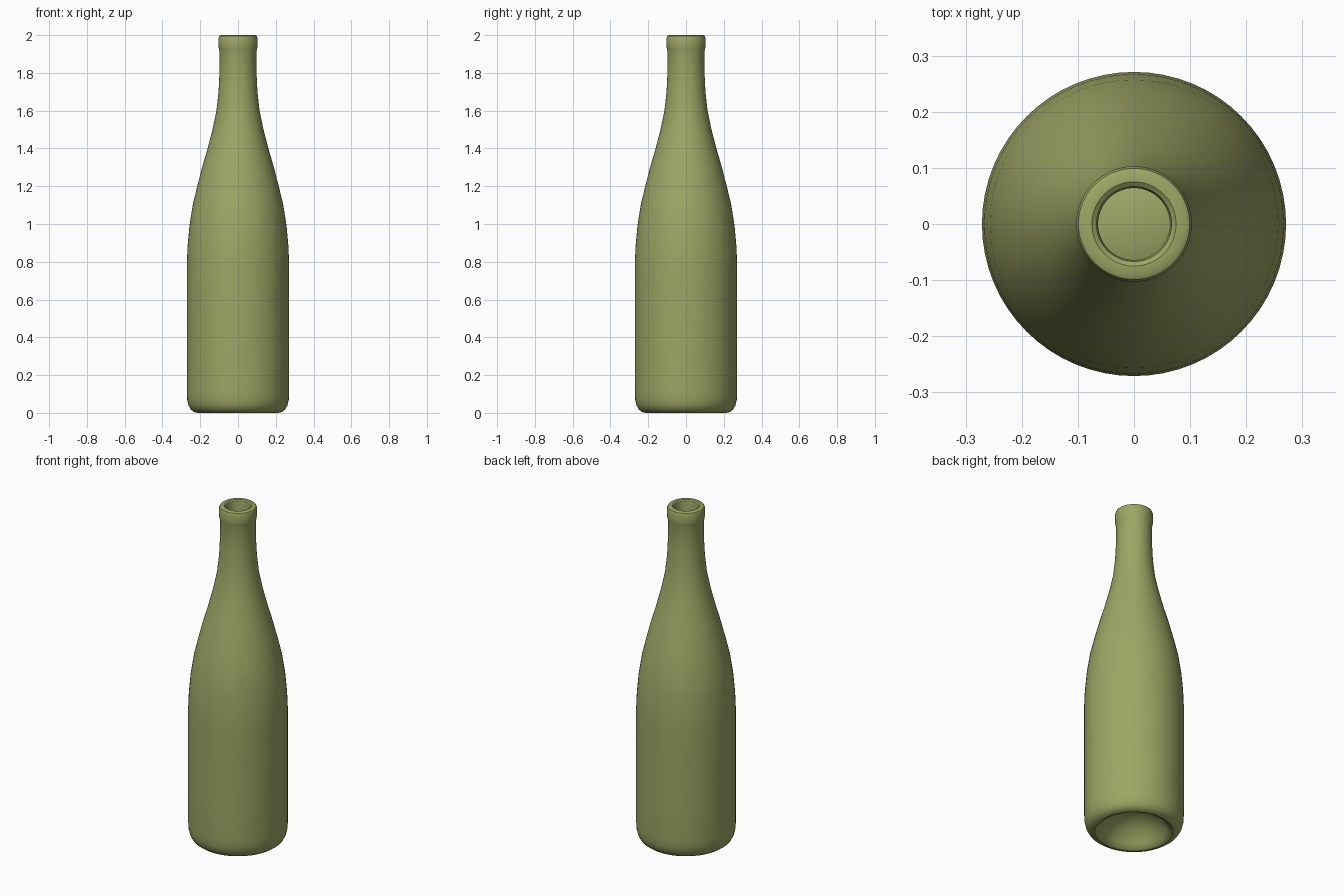
import bpy, bmesh, math
from mathutils import Vector

if "Cube" in bpy.data.objects:
    bpy.data.objects.remove(bpy.data.objects["Cube"])

SEGMENTS = 64

# Closed wall profile (radius, height): punt, outside, lip, then the hollow inside
profile = [
    (0, .13), (.04, .127), (.08, .115), (.12, .092), (.155, .06), (.18, .028),
    (.195, .008), (.212, 0), (.232, .004), (.25, .018), (.262, .04), (.269, .07),
    (.271, .11), (.271, .4), (.271, .78), (.267, .88), (.257, .99), (.24, 1.1),
    (.216, 1.2), (.19, 1.3), (.161, 1.4), (.135, 1.5), (.114, 1.6), (.103, 1.7),
    (.099, 1.78), (.097, 1.91), (.101, 1.925), (.103, 1.94), (.103, 1.985),
    (.099, 1.996), (.092, 2), (.075, 2), (.067, 1.994), (.064, 1.98), (.064, 1.75),
    (.07, 1.66), (.083, 1.58), (.102, 1.5), (.13, 1.4), (.158, 1.3), (.184, 1.2),
    (.208, 1.1), (.225, .99), (.235, .88), (.239, .78), (.239, .4), (.239, .11),
    (.23, .07), (.212, .048), (.195, .055), (.165, .095), (.125, .13),
    (.08, .152), (.04, .162), (0, .165),
]

# Cell centres of the cracked glass; the first one is the neck
seeds = [Vector(s) for s in (
    (.06, 0, 1.52), (-.1, -.15, 1.07), (.06, -.18, .76), (-.18, -.15, .195),
    (.17, -.2, .4), (.19, -.08, .85), (.14, .1, .92), (.23, .07, .68),
    (.25, .02, .53), (.24, -.08, .51), (.24, -.07, .45), (.2, .15, .51),
    (.18, .18, .32), (.22, -.06, .105), (-.25, .1, .68), (-.02, .25, .72),
    (-.03, .26, .44), (-.08, .2, .14),
)]

glass = bpy.data.materials.new("green_glass")
glass.diffuse_color = (.34, .38, .13, 1)
glass.use_nodes = True
glass.node_tree.nodes["Principled BSDF"].inputs["Base Color"].default_value = glass.diffuse_color


def lathe(points):
    bm = bmesh.new()
    verts = [bm.verts.new((r, 0, z)) for r, z in points]
    edges = [bm.edges.new(pair) for pair in zip(verts, verts[1:])]
    bmesh.ops.spin(bm, geom=verts + edges, cent=(0, 0, 0), axis=(0, 0, 1),
                   angle=2 * math.pi, steps=SEGMENTS, use_merge=False)
    bmesh.ops.remove_doubles(bm, verts=bm.verts, dist=1e-4)
    bmesh.ops.recalc_face_normals(bm, faces=bm.faces)
    return bm


def cut_cell(whole, seed):
    # Keep only the part of the bottle nearest this seed, closing each cut
    bm = whole.copy()
    for other in seeds:
        if other is seed or not bm.faces:
            continue
        normal = (other - seed).normalized()
        bmesh.ops.bisect_plane(
            bm, geom=bm.verts[:] + bm.edges[:] + bm.faces[:], dist=1e-5,
            plane_co=(seed + other) / 2, plane_no=normal, clear_outer=True)
        rim = [e for e in bm.edges if e.is_boundary]
        if rim:
            bmesh.ops.triangle_fill(bm, use_beauty=True, edges=rim, normal=normal)
    bmesh.ops.recalc_face_normals(bm, faces=bm.faces)
    return bm


# Bottle shards
bottle = lathe(profile)
for i, seed in enumerate(seeds):
    bm = cut_cell(bottle, seed)
    if bm.faces:
        name = "bottle_neck" if i == 0 else f"bottle_shard_{i:02d}"
        mesh = bpy.data.meshes.new(name)
        bm.to_mesh(mesh)
        mesh.materials.append(glass)
        ob = bpy.data.objects.new(name, mesh)
        bpy.context.collection.objects.link(ob)
        ob.select_set(True)
        bpy.context.view_layer.objects.active = ob
    bm.free()
bottle.free()
bpy.ops.object.shade_smooth_by_angle(angle=math.radians(35))
